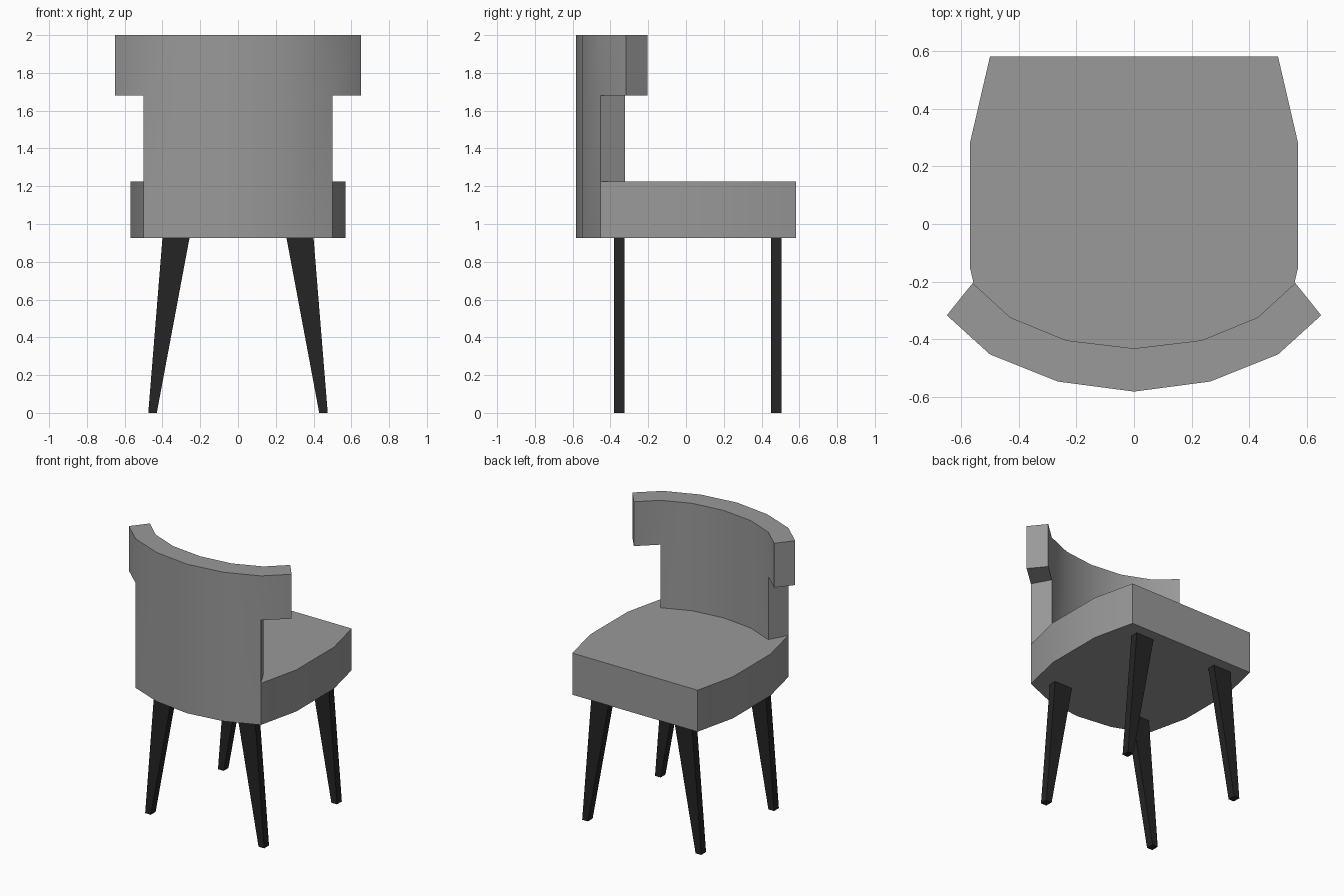
import bpy, bmesh, math

if "Cube" in bpy.data.objects:
    bpy.data.objects.remove(bpy.data.objects["Cube"])


def material(name, rgb):
    m = bpy.data.materials.new(name)
    m.diffuse_color = (*rgb, 1)
    m.use_nodes = True
    m.node_tree.nodes["Principled BSDF"].inputs["Base Color"].default_value = m.diffuse_color
    return m


grey = material("grey upholstery", (0.32, 0.32, 0.32))
black = material("black wood", (0.018, 0.018, 0.018))


def finish(name, bm, mat, smooth=False):
    bmesh.ops.recalc_face_normals(bm, faces=bm.faces[:])
    me = bpy.data.meshes.new(name)
    bm.to_mesh(me)
    bm.free()
    me.materials.append(mat)
    ob = bpy.data.objects.new(name, me)
    bpy.context.collection.objects.link(ob)
    if smooth:
        bpy.ops.object.select_all(action='DESELECT')
        ob.select_set(True)
        bpy.context.view_layer.objects.active = ob
        bpy.ops.object.shade_smooth_by_angle(angle=math.radians(30))
    return ob


def loft(name, low, high, mat, smooth=False):
    # closed solid between two matching rings
    bm = bmesh.new()
    a = [bm.verts.new(p) for p in low]
    b = [bm.verts.new(p) for p in high]
    bm.faces.new(a)
    bm.faces.new(b)
    for i in range(len(a)):
        j = (i + 1) % len(a)
        bm.faces.new((a[i], a[j], b[j], b[i]))
    return finish(name, bm, mat, smooth)


def mirrored(half):
    # half runs from the left edge to the centre point
    return half + [(-x, y) for x, y in reversed(half[:-1])]


# plan curves of the curved back
outer = mirrored([(-0.65, -0.317), (-0.5, -0.453), (-0.265, -0.547), (0, -0.582)])
inner = mirrored([(-0.56, -0.205), (-0.43, -0.324), (-0.235, -0.404), (0, -0.432)])

SEAT_LOW, SEAT_TOP, WING, TOP = 0.925, 1.225, 1.68, 2.0

# seat cushion, its rear end meeting the inside of the back
side = [(0.5, -0.453), (0.57, -0.15), (0.57, 0.28), (0.5, 0.582)]
plan = inner[1:-1] + side + [(-x, y) for x, y in reversed(side)]
loft("seat", [(x, y, SEAT_LOW) for x, y in plan],
     [(x, y, SEAT_TOP) for x, y in plan], grey, True)

# curved back: T-shaped sheet, wider at the top, given thickness
bm = bmesh.new()
n = len(outer)
levels = [SEAT_LOW, WING, TOP]
cells = [(i, r) for r in range(2) for i in range(n - 1) if r == 1 or 0 < i < n - 2]
twin = {}
pairs = {}


def pair(i, r):
    if (i, r) not in pairs:
        o = bm.verts.new((*outer[i], levels[r]))
        k = bm.verts.new((*inner[i], levels[r]))
        pairs[i, r] = o
        twin[o] = k
    return pairs[i, r]


for i, r in cells:
    ring = [pair(i, r), pair(i + 1, r), pair(i + 1, r + 1), pair(i, r + 1)]
    bm.faces.new(ring)
    bm.faces.new([twin[v] for v in reversed(ring)])
for e in [e for e in bm.edges if e.is_boundary and e.verts[0] in twin and e.verts[1] in twin]:
    a, b = e.verts
    bm.faces.new((a, b, twin[b], twin[a]))
finish("curved_back", bm, grey, True)

# tapered, splayed legs
for label, y0, y1 in (("front", -0.38, -0.325), ("rear", 0.45, 0.505)):
    for hand, s in (("left", -1), ("right", 1)):
        def ring(x0, x1, z):
            return [(s * x0, y0, z), (s * x1, y0, z), (s * x1, y1, z), (s * x0, y1, z)]
        loft(f"{label}_leg_{hand}", ring(0.43, 0.475, 0), ring(0.257, 0.4, SEAT_LOW), black)
